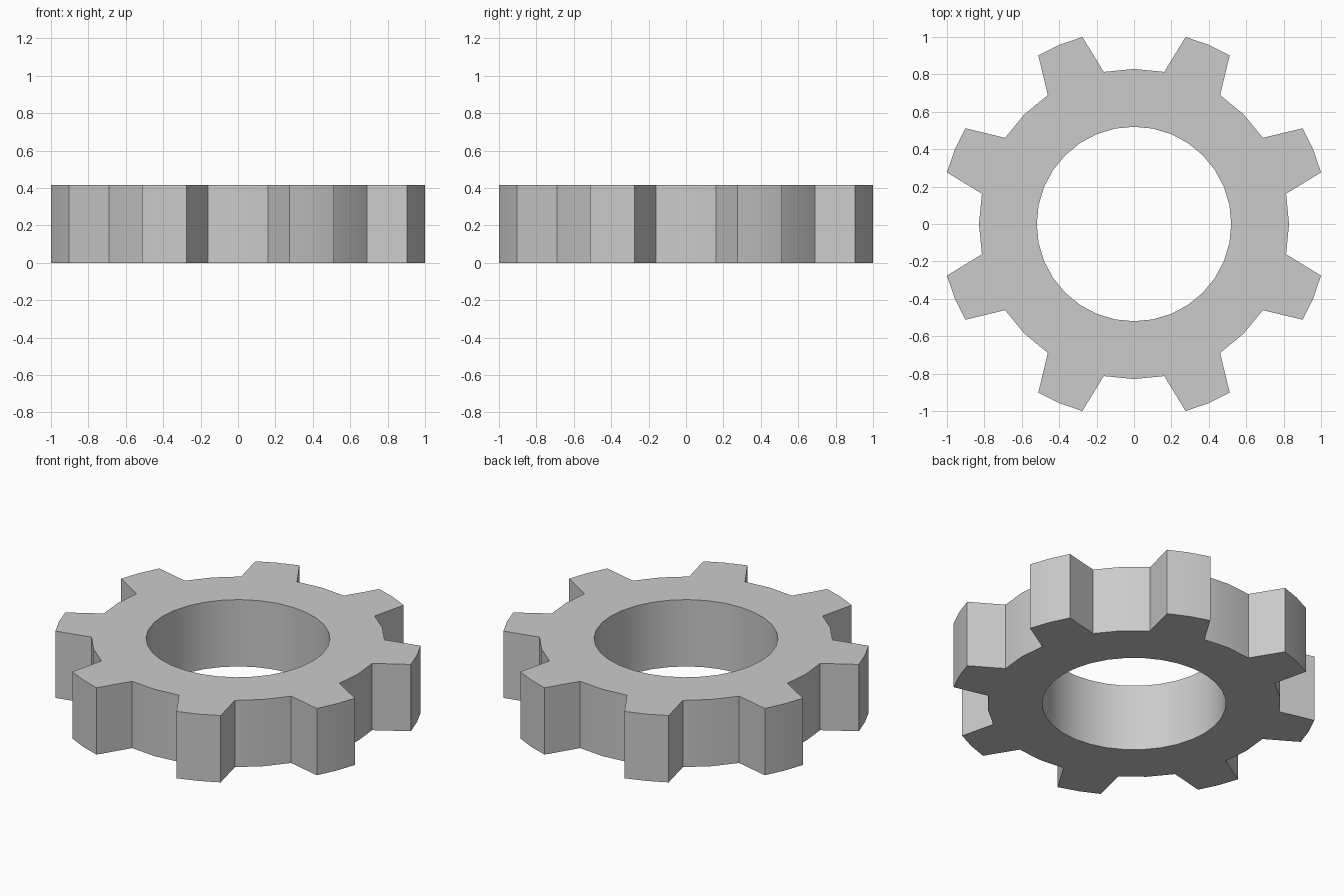
import bpy, bmesh
from math import radians, cos, sin

if "Cube" in bpy.data.objects:
    bpy.data.objects.remove(bpy.data.objects["Cube"])

TEETH, HEIGHT = 8, 0.417
R_BORE, R_ROOT, R_TIP = 0.52, 0.829, 1.0374
STEP = 360 / TEETH
ROOT_A, TIP_A = STEP / 4, 7.07

bm = bmesh.new()


def vert(r, deg):
    a = radians(deg)
    return bm.verts.new((r * cos(a), r * sin(a), 0))


# outline and bore points, one tooth pitch at a time
pitches = []
for k in range(TEETH):
    c = STEP * (k + 0.5)
    outer = [vert(R_ROOT, c - STEP / 2), vert(R_ROOT, c - ROOT_A),
             vert(R_TIP, c - TIP_A), vert(R_TIP, c), vert(R_TIP, c + TIP_A),
             vert(R_ROOT, c + ROOT_A)]
    inner = [vert(R_BORE, c + STEP * (i / 4 - 0.5)) for i in range(4)]
    pitches.append((outer, inner))

# flat annular faces between bore and toothed outline
for k, (o, i) in enumerate(pitches):
    next_o, next_i = pitches[(k + 1) % TEETH]
    o, i = o + [next_o[0]], i + [next_i[0]]
    for a, b, n in ((0, 1, 0), (1, 3, 1), (3, 5, 2), (5, 6, 3)):
        bm.faces.new(o[a:b + 1] + [i[n + 1], i[n]])

# thickness
top = bmesh.ops.extrude_face_region(bm, geom=bm.faces[:])["geom"]
bmesh.ops.translate(bm, vec=(0, 0, HEIGHT),
                    verts=[g for g in top if isinstance(g, bmesh.types.BMVert)])
bmesh.ops.recalc_face_normals(bm, faces=bm.faces[:])

mesh = bpy.data.meshes.new("gear_ring")
bm.to_mesh(mesh)
bm.free()
gear = bpy.data.objects.new("gear_ring", mesh)
bpy.context.collection.objects.link(gear)
bpy.context.view_layer.objects.active = gear
gear.select_set(True)
bpy.ops.object.shade_smooth_by_angle(angle=radians(30))
